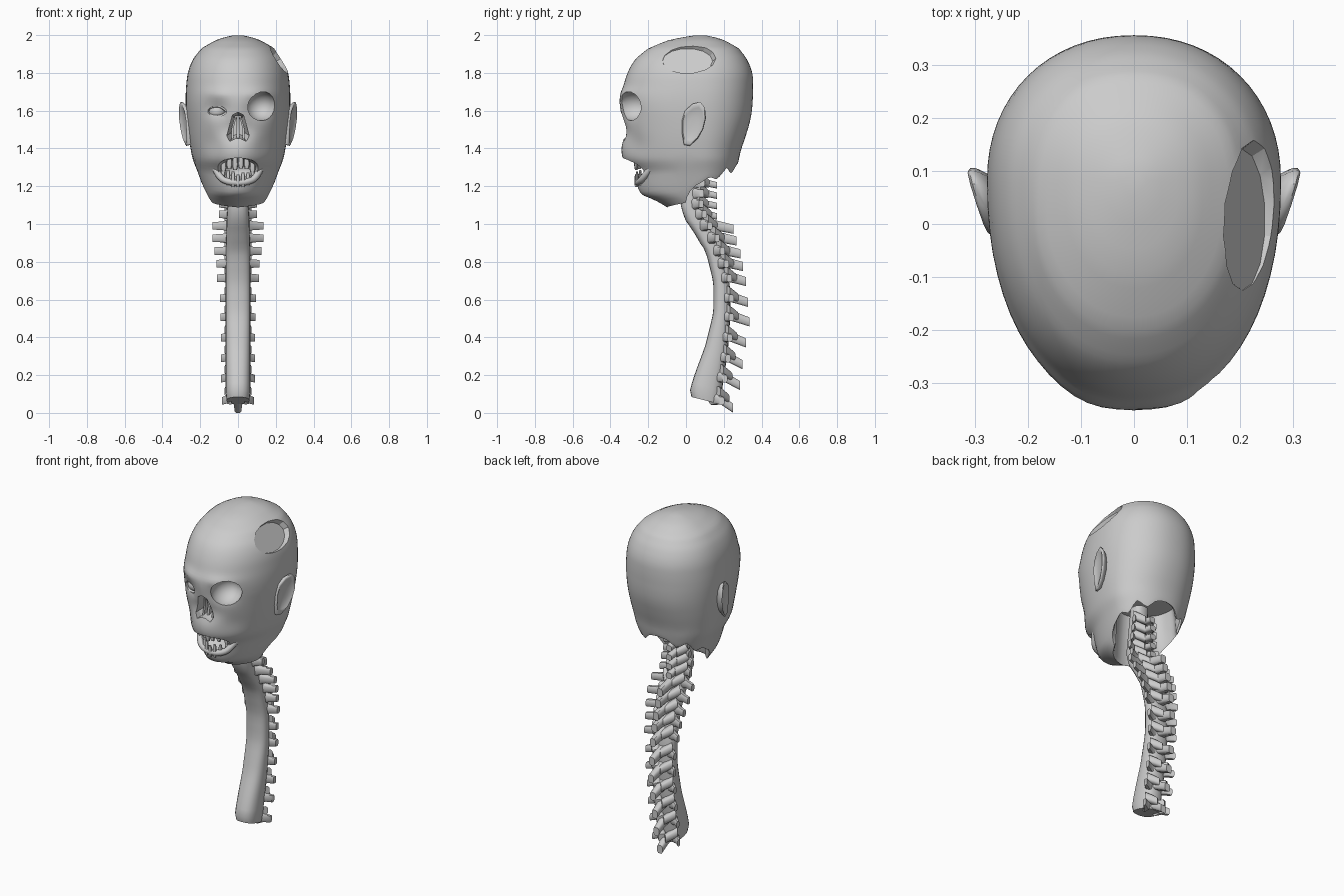
import bpy, bmesh, math, random
from mathutils import Vector, Matrix

if "Cube" in bpy.data.objects:
    bpy.data.objects.remove(bpy.data.objects["Cube"])
random.seed(4)

grey = bpy.data.materials.new("grey")
grey.diffuse_color = (0.6, 0.6, 0.6, 1)
grey.use_nodes = True
grey.node_tree.nodes["Principled BSDF"].inputs["Base Color"].default_value = grey.diffuse_color


def finish(bm, name, smooth=True, angle=40):
    bmesh.ops.recalc_face_normals(bm, faces=bm.faces)
    me = bpy.data.meshes.new(name)
    bm.to_mesh(me)
    bm.free()
    ob = bpy.data.objects.new(name, me)
    bpy.context.collection.objects.link(ob)
    me.materials.append(grey)
    if smooth:
        shade(ob, angle)
    return ob


def shade(ob, angle=40):
    bpy.ops.object.select_all(action='DESELECT')
    ob.select_set(True)
    bpy.context.view_layer.objects.active = ob
    bpy.ops.object.shade_smooth_by_angle(angle=math.radians(angle))


def interp(table, x):
    """Linear lookup in rows sorted by their first value."""
    for a, b in zip(table, table[1:]):
        if x <= b[0]:
            t = max(0, (x - a[0]) / (b[0] - a[0]))
            return [p + (q - p) * t for p, q in zip(a[1:], b[1:])]
    return list(table[-1][1:])


def loft(bm, rings):
    """Closed skin over rings of points, capped at both ends."""
    vs = [[bm.verts.new(p) for p in r] for r in rings]
    n = len(vs[0])
    for a, b in zip(vs, vs[1:]):
        for i in range(n):
            bm.faces.new((a[i], a[(i + 1) % n], b[(i + 1) % n], b[i]))
    bm.faces.new(vs[0])
    bm.faces.new(vs[-1])


def tube(name, pts, r):
    cu = bpy.data.curves.new(name, 'CURVE')
    cu.dimensions = '3D'
    cu.bevel_depth, cu.bevel_resolution, cu.use_fill_caps = r, 2, True
    sp = cu.splines.new('NURBS')
    sp.points.add(len(pts) - 1)
    for p, c in zip(sp.points, pts):
        p.co = (*c, 1)
    sp.use_endpoint_u, sp.order_u, sp.resolution_u = True, 3, 4
    ob = bpy.data.objects.new(name, cu)
    bpy.context.collection.objects.link(ob)
    cu.materials.append(grey)


def ellipsoid(name, loc, rad, seg=20):
    bm = bmesh.new()
    bmesh.ops.create_uvsphere(bm, u_segments=seg, v_segments=seg // 2, radius=1)
    bm.transform(Matrix.Translation(loc) @ Matrix.Diagonal((*rad, 1)))
    return finish(bm, name)


# Head shell: height, half width, front y, back y
HEAD = [(1.05, .13, -.08, .17), (1.09, .14, -.10, .18), (1.13, .16, -.17, .20),
        (1.155, .17, -.24, .21), (1.2, .187, -.258, .23), (1.28, .215, -.27, .265),
        (1.34, .24, -.335, .28), (1.39, .25, -.345, .29), (1.46, .262, -.342, .315),
        (1.55, .272, -.345, .342), (1.62, .277, -.352, .352), (1.67, .278, -.354, .354),
        (1.72, .276, -.335, .357), (1.8, .268, -.312, .354), (1.87, .242, -.274, .326),
        (1.93, .194, -.2, .28), (1.975, .115, -.09, .2), (1.992, .06, 0, .14),
        (2.002, .005, .075, .085)]
# Torn lower hem height by angle from the front
HEM = [(0, 1.085), (.2, 1.095), (.38, 1.11), (.46, 1.2), (.58, 1.25), (.66, 1.23),
       (.75, 1.3), (.84, 1.26), (.92, 1.31), (1, 1.32)]
N, ROWS = 64, 64


def profile(z):
    """Head profile, rounded between its rows away from crown and chin."""
    r = min(.03, max(0, (1.94 - z) * .3), max(0, (z - 1.3) * .3))
    return [sum(v) / 5 for v in zip(*(interp(HEAD, z + r * k / 2) for k in (-2, -1, 0, 1, 2)))]


def head_point(a, z):
    hw, f, b = profile(z)
    s, c = math.sin(a), math.cos(a)
    e = 2 / (2.15 if c < 0 else 1.9 + .25 * min(1, max(0, (z - 1.35) / .25)))
    x = hw * math.copysign(abs(s) ** e, s)
    y = .08 - ((.08 - f) if c > 0 else (b - .08)) * math.copysign(abs(c) ** e, c)
    if c > 0:
        g = lambda cx, cz, rx, rz: math.exp(-((abs(x) - cx) / rx) ** 2 - ((z - cz) / rz) ** 2)
        y += .03 * g(.11, 1.605, .055, .045)    # eye hollows
        y -= .012 * g(.10, 1.69, .07, .025)     # brows
        y += .025 * g(0, 1.5, .11, .06)         # sunken nose
        y += .015 * g(.14, 1.42, .05, .06)      # cheek hollows
    return Vector((x, y, z))


rings = []
angles = [2 * math.pi * i / N for i in range(N)]
hems = [interp(HEM, min(a, 2 * math.pi - a) / math.pi)[0] for a in angles]
for r in range(ROWS + 1):
    t = (r / ROWS) ** 1.15
    rings.append([head_point(a, 2 - (2 - h) * t) for a, h in zip(angles, hems)])
for k, up in ((.95, .01), (.93, .5), (.85, 1)):    # hollow inside of the neck
    rings.append([Vector((p.x * k, .08 + (p.y - .08) * k, p.z + (1.42 - p.z) * up))
                  for p in rings[ROWS]])
bm = bmesh.new()
loft(bm, rings)
bmesh.ops.smooth_vert(bm, verts=bm.verts, factor=.5, use_axis_x=True, use_axis_y=True,
                      use_axis_z=True)
head = finish(bm, "head", False)

# Cutters: eye openings, mouth, nose cavity, temple recess
cutters = [ellipsoid("socket_cut", (.122, -.285, 1.625), (.083, .1, .078)),
           ellipsoid("eye_cut", (-.112, -.3, 1.597), (.058, .06, .028)),
           ellipsoid("mouth_cut", (0, -.3, 1.285), (.122, .145, .066), 28)]
half = [(0, 1.595), (.03, 1.58), (.047, 1.52), (.062, 1.465), (.045, 1.435), (.015, 1.45)]
pear = half + [(-x, z) for x, z in half[:0:-1]]
bm = bmesh.new()
loft(bm, [[(x * s, y, 1.51 + (z - 1.51) * s) for x, z in pear]
          for y, s in ((-.45, 1.0), (-.29, .95), (-.23, .6))])
cutters.append(finish(bm, "nose_cut", False))
bm = bmesh.new()
out, side = Vector((.84, 0, .54)), Vector((-.54, 0, .84))
loft(bm, [[Vector((.204, .008, 1.862)) + out * d + side * (.08 * s * math.sin(a))
           + Vector((0, .133 * s * math.cos(a), 0))
           for a in [2 * math.pi * i / 14 for i in range(14)]]
          for d, s in ((0, 1), (.1, 1.5))])
cutters.append(finish(bm, "temple_cut", False))
bpy.context.view_layer.objects.active = head
for c in cutters:
    m = head.modifiers.new("cut", 'BOOLEAN')
    m.operation, m.object, m.solver = 'DIFFERENCE', c, 'EXACT'
    bpy.ops.object.modifier_apply(modifier=m.name)
    bpy.data.objects.remove(c)
shade(head, 35)

# Remaining eye, lids, nose septum, lower lip
ellipsoid("eyeball", (-.11, -.245, 1.595), (.045, .045, .04))
for name, dz in (("upper_lid", .03), ("lower_lid", -.03)):
    tube(name, [(-.17, -.235, 1.597), (-.14, -.275, 1.597 + dz), (-.085, -.298, 1.597 + dz),
                (-.052, -.298, 1.592)], .009)
for x, w in ((0, .007), (-.028, .005), (.028, .005)):
    bm = bmesh.new()
    loft(bm, [[(x * s - w, y, z), (x * s + w, y, z), (x * s + w, -.22, z), (x * s - w, -.22, z)]
              for z, s, y in ((1.44, 1.1, -.29), (1.51, 1, -.275), (1.575, .4, -.3))])
    finish(bm, "nose_septum")
tube("lower_lip", [(-.122, -.185, 1.30), (-.1, -.225, 1.245), (-.05, -.25, 1.222), (0, -.255, 1.218),
                   (.05, -.25, 1.222), (.1, -.225, 1.245), (.122, -.185, 1.30)], .018)

# Teeth, uneven, along both jaws
for name, z0, way, count, wide in (("upper_tooth", 1.355, -1, 6, .017), ("lower_tooth", 1.215, 1, 7, .012)):
    for i in range(count):
        u = (i + .5) / count * 2 - 1
        x, y = .092 * u, -.265 + .07 * u * u
        z = z0 + way * .025 * u * u
        h = random.uniform(.055, .09) * (1 if way < 0 else .75)
        bm = bmesh.new()
        loft(bm, [[(x + w * math.cos(a), y + .7 * w * math.sin(a), z + way * d)
                   for a in [math.pi * k / 4 for k in range(8)]]
                  for d, w in ((-.02, wide * .7), (h * .6, wide), (h, wide * .6))])
        finish(bm, name)

# Ears: tilted plates with a hollowed face
EAR = [(-.02, 1.55), (-.005, 1.60), (.035, 1.635), (.075, 1.645), (.1, 1.615), (.105, 1.56),
       (.09, 1.5), (.06, 1.45), (.02, 1.415), (-.01, 1.42), (-.02, 1.48)]
for s in (1, -1):
    def ear(k, off):
        pts = []
        for y, z in EAR:
            y, z = .045 + (y - .045) * k, 1.53 + (z - 1.53) * k
            pts.append((s * (.272 + .3 * (y + .02) + .06 * (z - 1.53) + off), y, z))
        return pts
    bm = bmesh.new()
    loft(bm, [ear(.8, -.035), ear(1, -.014), ear(1.01, -.003), ear(.93, .002), ear(.75, -.005), ear(.35, -.01)])
    finish(bm, "ear", angle=60)

# Spinal column: height, front y, back y, half width
COLUMN = [(.06, .03, .18, .06), (.09, .015, .185, .066), (.2, .05, .2, .066), (.335, .1, .222, .066),
          (.52, .145, .235, .066), (.68, .145, .235, .066), (.84, .105, .2, .065),
          (.96, .04, .15, .062), (1.02, -.005, .11, .06), (1.1, -.03, .075, .055),
          (1.2, -.02, .08, .05), (1.38, 0, .09, .045)]
rings = []
for i in range(34):
    z = .06 + 1.32 * i / 33
    f, b, w = interp(COLUMN, z)
    m, d = (f + b) / 2, (b - f) / 2
    ring = []
    for k in range(20):
        a = 2 * math.pi * k / 20
        c, s = math.cos(a), math.sin(a)
        y = m + d * math.copysign(abs(s) ** .8, s)
        ring.append((w * math.copysign(abs(c) ** .8, c), y, z - .25 * (y - m) * (1 if z < .9 else 0)))
    rings.append(ring)
bm = bmesh.new()
loft(bm, rings)
bmesh.ops.smooth_vert(bm, verts=bm.verts, factor=.4, use_axis_x=True, use_axis_y=True, use_axis_z=True)
finish(bm, "spinal_column", angle=50)


def spur(name, a, b, wa, ha, wb, hb, side):
    """Tapered block from a to b; side is its width direction, ends stay upright."""
    a, b, side = Vector(a), Vector(b), Vector(side).normalized()
    up = Vector((0, 0, 1))
    up = (up - side * up.dot(side)).normalized()
    bm = bmesh.new()
    loft(bm, [[p + side * (w * i) + up * (h * j) for i, j in ((-1, -.6), (-.6, -1), (.6, -1), (1, -.6),
                                                            (1, .6), (.6, 1), (-.6, 1), (-1, .6))]
              for p, w, h in ((a, wa, ha), (a.lerp(b, .5), wb * 1.2, hb * 1.1), (b, wb, hb))])
    finish(bm, name, angle=50)


# Vertebrae: tip height, tip y, wing reach and fall of the spine
TIPS = [(.024, .25, .085, .065), (.145, .285, .09, .06), (.255, .30, .09, .055), (.37, .318, .09, .045),
        (.482, .335, .092, .04), (.585, .328, .095, .035), (.695, .318, .11, .03), (.775, .302, .115, .025),
        (.842, .288, .125, .025), (.91, .268, .135, .025), (.972, .252, .135, .03), (1.04, .163, .1, .02),
        (1.095, .163, .1, .02), (1.15, .163, .085, .02), (1.205, .163, .08, .02), (1.26, .158, .075, .02)]
for tz, ty, reach, drop in TIPS:
    low = tz < 1
    z = tz + drop
    b = interp(COLUMN, z)[1]
    spur("spinous_process", (0, b - .03, z + .005), (0, ty, tz), .035, .03, .018, .024 if low else .017, (1, 0, 0))
    for s in (1, -1):
        spur("transverse_process", (s * .035, b - .035, z - .01), (s * reach, b + .005, z - drop * .4),
             .03, .036, .013, .02, (0, 1, 0))
        spur("vertebral_arch", (s * .055, b - .02, z + .025), (s * .01, b + .03, z - .01),
             .024, .026, .02, .022, (1, s, 0))
